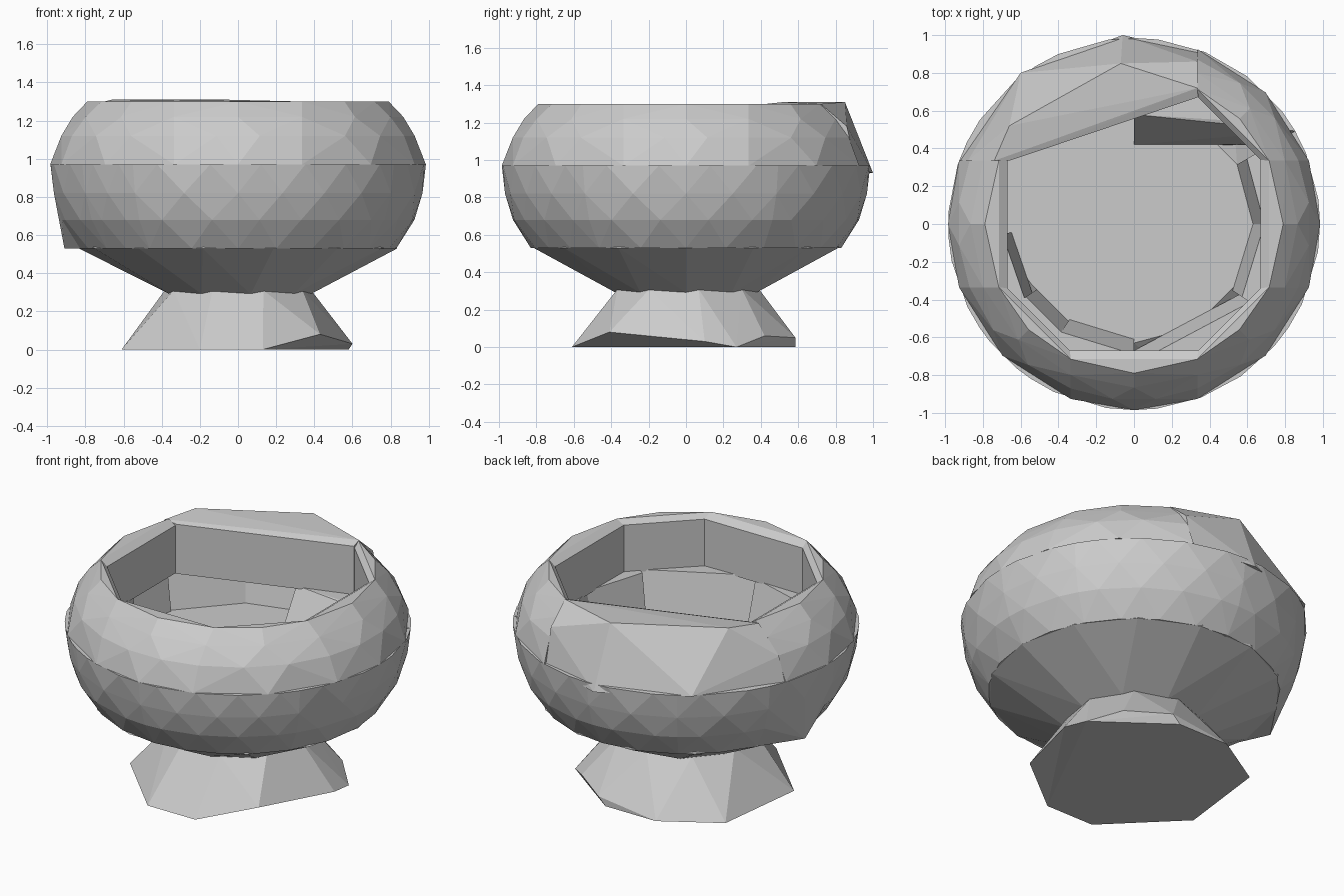
import bpy, bmesh, math

if "Cube" in bpy.data.objects:
    bpy.data.objects.remove(bpy.data.objects["Cube"])

# outer bowl profile: (z, radius)
PROFILE = [(0.30, 0.41), (0.53, 0.83), (0.68, 0.925), (0.80, 0.965),
           (0.97, 0.985), (1.10, 0.945), (1.20, 0.885), (1.30, 0.79)]


def radius(z):
    for (z0, r0), (z1, r1) in zip(PROFILE, PROFILE[1:]):
        if z <= z1:
            return r0 + (r1 - r0) * (z - z0) / (z1 - z0)
    return PROFILE[-1][1]


def polar(r, deg, z):
    a = math.radians(deg)
    return (r * math.cos(a), r * math.sin(a), z)


def hull(name, points):
    """Convex faceted block around the points."""
    bm = bmesh.new()
    for p in points:
        bm.verts.new(p)
    res = bmesh.ops.convex_hull(bm, input=bm.verts)
    junk = {g for g in res["geom_interior"] + res["geom_unused"]
            if isinstance(g, bmesh.types.BMVert)}
    bmesh.ops.delete(bm, geom=list(junk), context='VERTS')
    bmesh.ops.recalc_face_normals(bm, faces=bm.faces)
    me = bpy.data.meshes.new(name)
    bm.to_mesh(me)
    bm.free()
    ob = bpy.data.objects.new(name, me)
    bpy.context.collection.objects.link(ob)
    return ob


def arc(a0, a1, z, n, r=None):
    r = r or radius(z)
    return [polar(r, a0 + (a1 - a0) * i / n, z) for i in range(n + 1)]


# foot: flared pedestal with chipped corners
foot = [(-0.61, -0.2, 0), (-0.2, -0.61, 0), (0.13, -0.61, 0), (0.43, -0.41, 0.08),
        (0.58, 0.27, 0), (0.6, 0.1, 0.03), (0.43, 0.42, 0.06), (0.2, 0.585, 0.05),
        (0.15, 0.585, 0), (-0.2, 0.585, 0), (-0.54, 0.38, 0)]
hull("foot", foot + arc(10, 370, 0.31, 9, 0.39))

# bowl underside with the inner floor on top, floor wider at the back left
hull("bowl_base", arc(0, 360, 0.29, 9, 0.38) + arc(0, 360, 0.53, 14, 0.835)
     + arc(0, 360, 0.72, 12, 0.63) + arc(95, 175, 0.72, 4, 0.84))

# middle wall blocks: start angle, end angle, inner radius low, inner radius high
MIDDLE = [(-124, -90, 0.61, 0.69), (-90, -34, 0.67, 0.74), (-34, 0, 0.63, 0.69),
          (0, 30, 0.63, 0.69), (90, 122, 0.83, 0.86), (122, 154, 0.83, 0.86),
          (154, 184, 0.80, 0.83), (184, 214, 0.65, 0.70), (214, 236, 0.62, 0.69)]
# overhanging lower corner on the left side
EXTRA = {6: [(-0.91, 0.12, 0.53)]}


def outer_wall(a0, a1):
    """Outer facets; alternate rows are staggered, the ends stay flush."""
    n = max(2, round((a1 - a0) / 16))
    pts = arc(a0, a1, 0.53, n)
    for z, stagger in ((0.68, True), (0.82, False), (0.97, True)):
        if stagger:
            h = (a1 - a0) / n / 2
            pts += arc(a0 + h, a1 - h, z, n - 1) + arc(a0, a1, z, 1)
        else:
            pts += arc(a0, a1, z, n)
    return pts


for i, (a0, a1, lo, hi) in enumerate(MIDDLE):
    inner = arc(a0, a1, 0.72, 1, lo) + arc(a0, a1, 0.98, 1, hi) + arc(a0, a1, 0.53, 1, 0.75)
    hull(f"middle_wall_{i + 1}", inner + outer_wall(a0, a1) + EXTRA.get(i, []))

# back right middle block, with its sloped ledge reaching into the bowl
ledge = [(0, 0.42, 0.72), (0.53, 0.42, 0.72), (0, 0.58, 0.98), (0.47, 0.55, 0.98)]
hull("back_middle_wall", ledge + outer_wall(30, 90))

# upper rim: side and corner blocks around an octagonal mouth, split along x, y = 0.335
MOUTH_Z = 1.27


def rim_block(name, mid, corner):
    half_in = 18.1 if corner else 26.9
    pts = []
    for d in (-half_in, half_in):
        pts += [polar(0.751, mid + d, 0.97), polar(0.751, mid + d, MOUTH_Z)]
    for z, n in ((0.97, 2), (1.12, 3), (1.22, 2), (1.30, 2)):
        cut = math.degrees(math.asin(0.335 / radius(z)))
        h = 45 - cut if corner else cut
        pts += arc(mid - h, mid + h, z, n)
    hull(name, pts)


for side, a in (("right", 0), ("left", 180), ("front", 270)):
    rim_block(side + "_rim", a, False)
for side, a in (("back_right", 45), ("front_left", 225), ("front_right", 315)):
    rim_block(side + "_rim", a, True)

# large flat back left rim block
back = [(x, y, z) for x, y in ((0.335, 0.67), (-0.66, 0.335)) for z in (0.97, 1.28)]
back += [(0.335, 0.91, 0.96), (-0.06, 1.0, 0.93), (-0.6, 0.80, 0.97), (-0.92, 0.335, 0.97),
         (0.335, 0.86, 1.18), (0.335, 0.72, 1.30), (-0.07, 0.85, 1.31), (-0.66, 0.52, 1.31),
         (-0.74, 0.335, 1.29), (-0.88, 0.335, 1.12)]
hull("back_left_rim", back)
